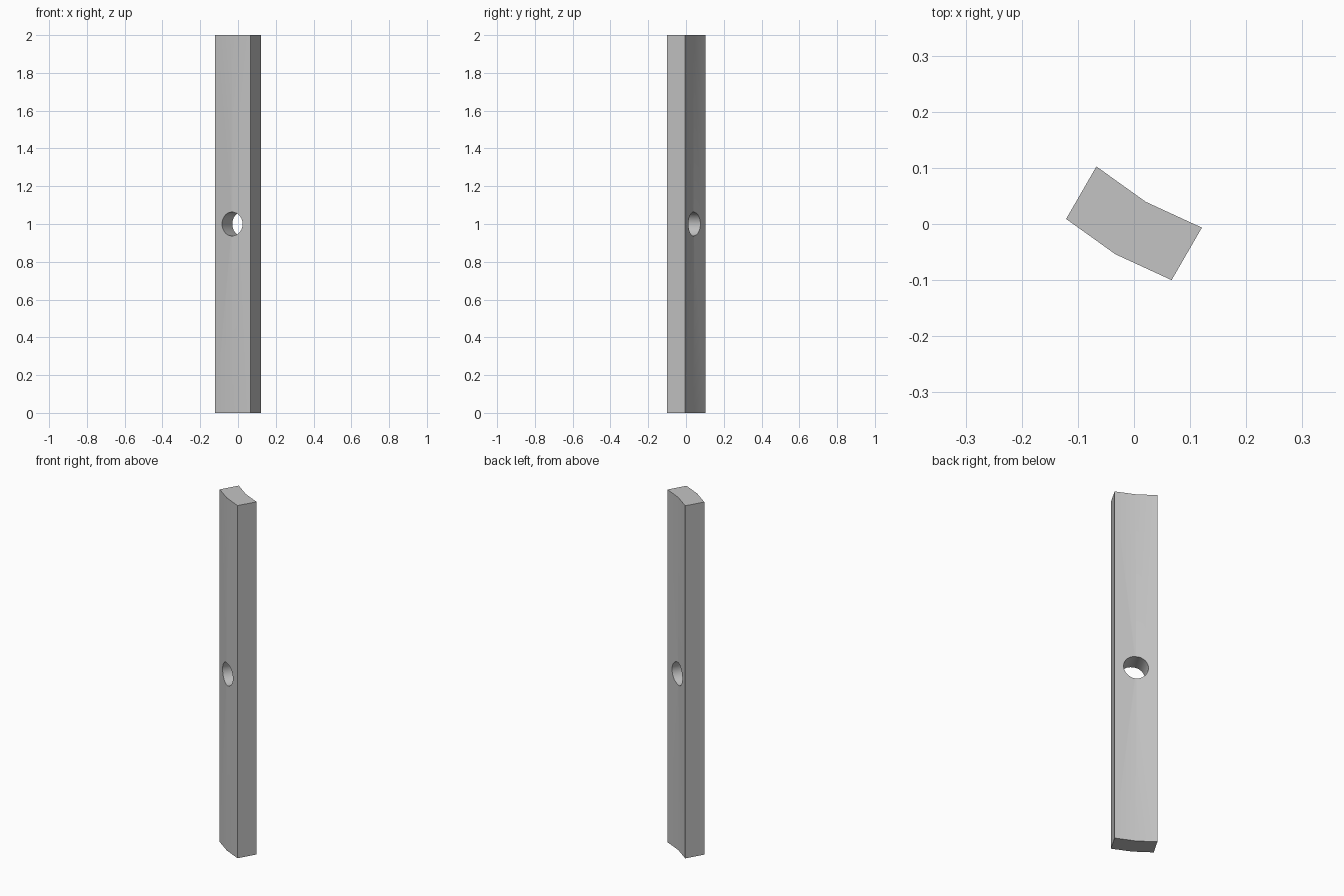
import bpy
import bmesh
from math import radians
from mathutils import Matrix, Vector

cube = bpy.data.objects.get("Cube")
if cube:
    bpy.data.objects.remove(cube, do_unlink=True)

HEIGHT = 2.0
HOLE_RADIUS = 0.063

grey = bpy.data.materials.new("light grey")
grey.use_nodes = True
colour = (0.55, 0.55, 0.55, 1)
grey.diffuse_color = colour
grey.node_tree.nodes["Principled BSDF"].inputs["Base Color"].default_value = colour


def make_object(name, bm):
    bmesh.ops.recalc_face_normals(bm, faces=bm.faces)
    mesh = bpy.data.meshes.new(name)
    bm.to_mesh(mesh)
    bm.free()
    mesh.materials.append(grey)
    obj = bpy.data.objects.new(name, mesh)
    bpy.context.collection.objects.link(obj)
    return obj


# Curved stave: a shallow bent front edge, offset through its thickness
front_edge = [Vector(p) for p in ((-0.121, 0.009, 0), (-0.033, -0.054, 0), (0.067, -0.1, 0))]
thickness = Vector((0.054, 0.0935, 0))
profile = front_edge + [p + thickness for p in reversed(front_edge)]

bm = bmesh.new()
base = bm.faces.new([bm.verts.new(p) for p in profile])
top = bmesh.ops.extrude_face_region(bm, geom=[base], use_keep_orig=True)["geom"]
bmesh.ops.translate(bm, vec=(0, 0, HEIGHT),
                    verts=[v for v in top if isinstance(v, bmesh.types.BMVert)])
stave = make_object("stave", bm)

# Round hole bored through the middle, along the thickness
centre = front_edge[1] + thickness / 2 + Vector((0, 0, HEIGHT / 2))
bm = bmesh.new()
bmesh.ops.create_cone(
    bm, cap_ends=True, segments=48, radius1=HOLE_RADIUS, radius2=HOLE_RADIUS, depth=0.4,
    matrix=Matrix.Translation(centre) @ thickness.to_track_quat('Z', 'Y').to_matrix().to_4x4())
cutter = make_object("hole_cutter", bm)
cutter.hide_render = True

bore = stave.modifiers.new("hole", 'BOOLEAN')
bore.operation = 'DIFFERENCE'
bore.solver = 'EXACT'
bore.object = cutter

bpy.ops.object.select_all(action='DESELECT')
bpy.context.view_layer.objects.active = stave
stave.select_set(True)
bpy.ops.object.modifier_apply(modifier=bore.name)
bpy.data.objects.remove(cutter, do_unlink=True)

# Soft front and back curves, crisp outer edges
bpy.ops.object.shade_smooth_by_angle(angle=radians(30))
